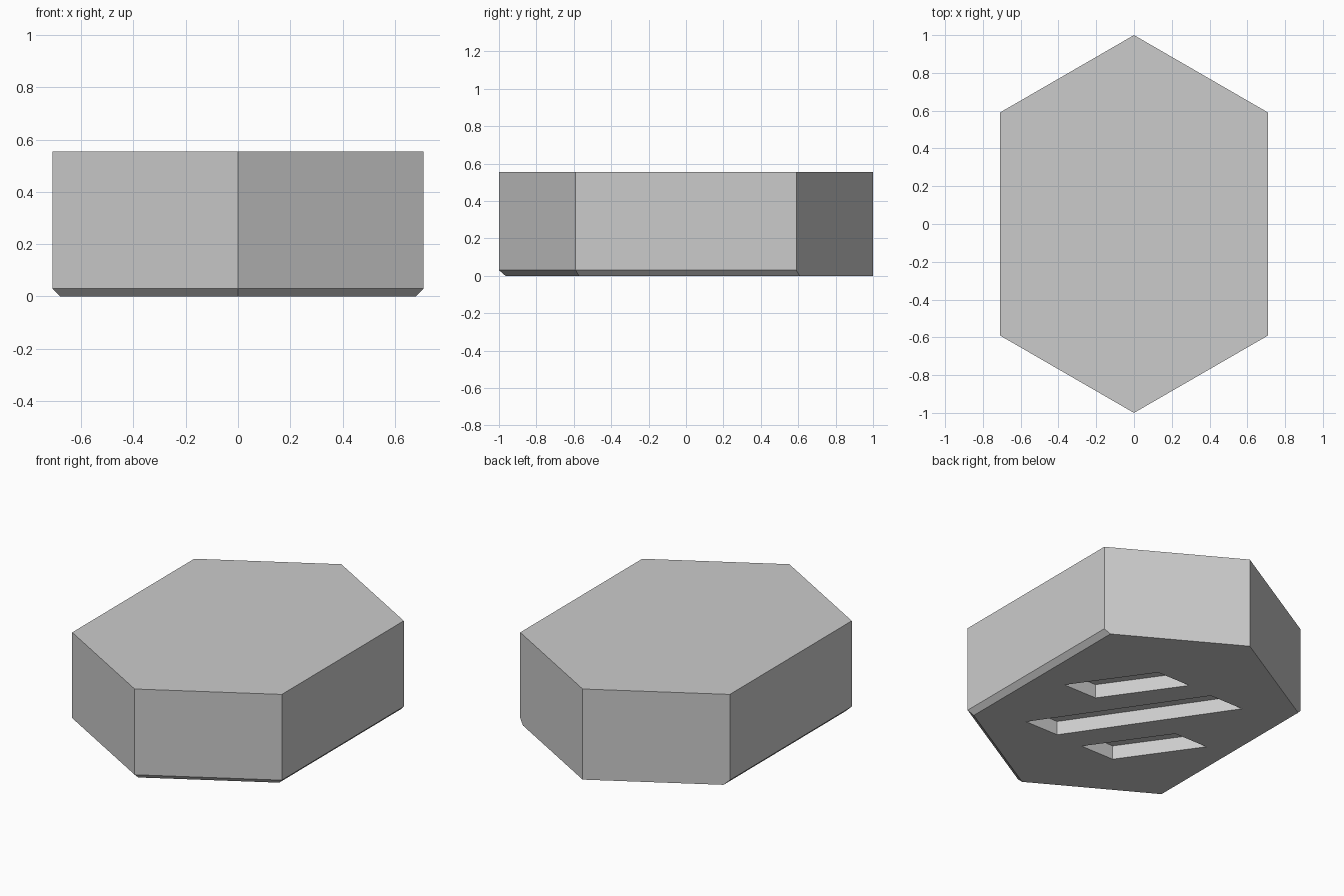
import bpy
import bmesh

cube = bpy.data.objects.get("Cube")
if cube:
    bpy.data.objects.remove(cube, do_unlink=True)

HALF_W, SHOULDER, HEIGHT = 0.71, 0.59, 0.555
CHAMFER, SLOT_DEPTH, SLOT_W = 0.03, 0.085, 0.225

grey = bpy.data.materials.new("plain grey")
grey.use_nodes = True
colour = (0.6, 0.6, 0.6, 1)
grey.diffuse_color = colour
grey.node_tree.nodes["Principled BSDF"].inputs["Base Color"].default_value = colour


def add_prism(bm, outline, z0, z1):
    """Extrude a flat outline from z0 up to z1."""
    face = bm.faces.new([bm.verts.new((x, y, z0)) for x, y in outline])
    top = bmesh.ops.extrude_face_region(bm, geom=[face])["geom"]
    verts = [v for v in top if isinstance(v, bmesh.types.BMVert)]
    bmesh.ops.translate(bm, vec=(0, 0, z1 - z0), verts=verts)


def finish(bm, name):
    bmesh.ops.recalc_face_normals(bm, faces=bm.faces)
    mesh = bpy.data.meshes.new(name)
    bm.to_mesh(mesh)
    bm.free()
    mesh.materials.append(grey)
    obj = bpy.data.objects.new(name, mesh)
    bpy.context.collection.objects.link(obj)
    return obj


# Stretched hexagonal block
bm = bmesh.new()
hexagon = [(0, -1), (HALF_W, -SHOULDER), (HALF_W, SHOULDER),
           (0, 1), (-HALF_W, SHOULDER), (-HALF_W, -SHOULDER)]
add_prism(bm, hexagon, 0, HEIGHT)

# Chamfer the lower edge everywhere except the two back faces
lower = [e for e in bm.edges
         if all(v.co.z < 0.01 and v.co.y < 0.9 for v in e.verts)]
bmesh.ops.bevel(bm, geom=lower, offset=CHAMFER, offset_type='OFFSET',
                segments=1, profile=0.5, affect='EDGES')
block = finish(bm, "hexagonal_block")

# Three slanted slots in the underside: (front x, front y, back x, back y)
bm = bmesh.new()
for x0, y0, x1, y1 in [(0.4, 0.01, 0.09, 0.45),
                       (0.3, -0.44, -0.3, 0.44),
                       (-0.11, -0.45, -0.42, -0.01)]:
    h = SLOT_W / 2
    add_prism(bm, [(x0 - h, y0), (x0 + h, y0), (x1 + h, y1), (x1 - h, y1)],
              -0.1, SLOT_DEPTH)
cutter = finish(bm, "slot_cutter")
cutter.hide_render = True

cut = block.modifiers.new("slots", 'BOOLEAN')
cut.operation = 'DIFFERENCE'
cut.solver = 'EXACT'
cut.object = cutter
bpy.context.view_layer.objects.active = block
bpy.ops.object.modifier_apply(modifier=cut.name)
bpy.data.objects.remove(cutter, do_unlink=True)
